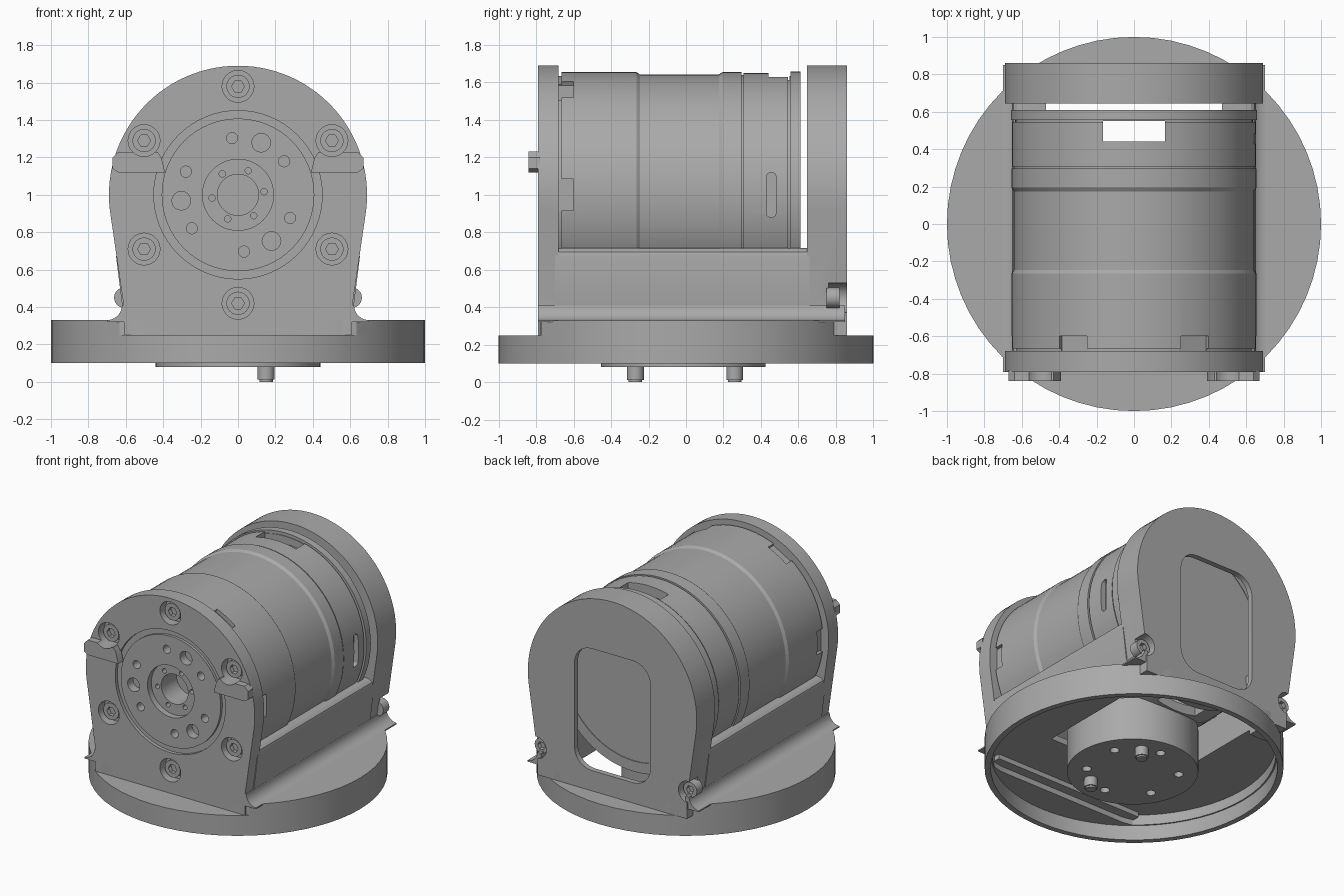
import bpy, bmesh, math
from math import sin, cos, radians, pi

if "Cube" in bpy.data.objects:
    bpy.data.objects.remove(bpy.data.objects["Cube"], do_unlink=True)

GREY = (0.4, 0.4, 0.4, 1)
metal = bpy.data.materials.new("machined grey")
metal.use_nodes = True
metal.diffuse_color = GREY
metal.node_tree.nodes["Principled BSDF"].inputs["Base Color"].default_value = GREY
AXIS = 1.0  # height of the motor axis


def make(name, bm):
    bmesh.ops.recalc_face_normals(bm, faces=bm.faces[:])
    mesh = bpy.data.meshes.new(name)
    bm.to_mesh(mesh)
    bm.free()
    mesh.materials.append(metal)
    ob = bpy.data.objects.new(name, mesh)
    bpy.context.collection.objects.link(ob)
    return ob


def prism(name, pts, lo, hi, axis="y"):
    """Extrude a flat outline along y (outline in x, z) or z (outline in x, y)."""
    bm = bmesh.new()
    place = (lambda a, b, t: (a, t, b)) if axis == "y" else (lambda a, b, t: (a, b, t))
    rings = [[bm.verts.new(place(a, b, t)) for a, b in pts] for t in (lo, hi)]
    for ring in rings:
        bm.faces.new(ring)
    for i in range(len(pts)):
        j = (i + 1) % len(pts)
        bm.faces.new((rings[0][i], rings[0][j], rings[1][j], rings[1][i]))
    return make(name, bm)


def circle(a, b, r, n=32):
    return [(a + r * cos(2 * pi * i / n), b + r * sin(2 * pi * i / n)) for i in range(n)]


def polar(r, deg):
    return r * cos(radians(deg)), AXIS + r * sin(radians(deg))


def rect(x0, x1, z0, z1):
    return [(x0, z0), (x1, z0), (x1, z1), (x0, z1)]


def rounded(cx, cz, hw, hh, r, n=6):
    pts = []
    for q, (sx, sz) in enumerate(((1, 1), (-1, 1), (-1, -1), (1, -1))):
        for i in range(n + 1):
            t = pi / 2 * (q + i / n)
            pts.append((cx + sx * (hw - r) + r * cos(t), cz + sz * (hh - r) + r * sin(t)))
    return pts


def arch(r, foot, bottom, n=56):
    """Round-topped plate outline with sides tapering to the foot."""
    top = [polar(r, -7 + 194 * i / n) for i in range(n + 1)]
    return top + [(-foot, 0.4), (-foot, bottom), (foot, bottom), (foot, 0.4)]


def lathe(name, profile, n=80):
    """Revolve a closed (y, radius) profile about the motor axis."""
    bm = bmesh.new()
    rings = [[bm.verts.new((r * cos(2 * pi * i / n), y, AXIS + r * sin(2 * pi * i / n)))
              for i in range(n)] for y, r in profile]
    for k, a in enumerate(rings):
        b = rings[(k + 1) % len(rings)]
        for i in range(n):
            j = (i + 1) % n
            bm.faces.new((a[i], a[j], b[j], b[i]))
    return make(name, bm)


def cut(ob, cutters, keep=False):
    bpy.context.view_layer.objects.active = ob
    for c in cutters:
        m = ob.modifiers.new("cut", "BOOLEAN")
        m.operation, m.solver, m.object = "DIFFERENCE", "EXACT", c
        bpy.ops.object.modifier_apply(modifier=m.name)
    if not keep:
        for c in cutters:
            bpy.data.objects.remove(c, do_unlink=True)


def clamped(r, lo, hi):
    return [(x, min(max(y, lo), hi)) for x, y in circle(0, 0, r, 64)]


# Round base: hollow rim below, stepped deck above
rim = prism("base_rim", circle(0, 0, 1, 64), 0.10, 0.25, "z")
cut(rim, [prism("c", circle(0, 0, 0.96, 64), 0.0, 0.21, "z"),
          prism("c", clamped(0.95, -0.75, 0.82), 0.0, 0.4, "z")])
deck = prism("base_deck", clamped(1, -0.79, 0.86), 0.25, 0.33, "z")
cut(deck, [prism("c", clamped(0.95, -0.75, 0.82), 0.0, 0.285, "z"),
           prism("c", rect(-0.47, 0.47, -0.3, 0.8), 0.0, 0.5, "z")])

# Mounting hub underneath with bolt holes and locating pins
hub = prism("mounting_hub", circle(0, -0.015, 0.44, 64), 0.08, 0.40, "z")
cut(hub, [prism("c", circle(0.31 * cos(radians(a)), -0.015 + 0.31 * sin(radians(a)), 0.032, 16),
                0.0, 0.2, "z") for a in range(27, 387, 60)])
for y in (-0.27, 0.26):
    prism("locating_pin", circle(0.15, y, 0.045, 24), 0.012, 0.1, "z")
    prism("locating_pin_tip", circle(0.15, y, 0.036, 24), 0.0, 0.02, "z")

# Side walls of the cradle and the fillets where they meet the base
for s, side in ((1, "left"), (-1, "right")):
    wall = [(0.47, 0.3), (0.61, 0.3), (0.618, 0.4), (0.652, 0.67), (0.645, 0.695),
            (0.625, 0.71), (0.6, 0.715), (0.47, 0.715)]
    prism(side + "_cradle_wall", [(s * x, z) for x, z in wall], -0.7, 0.66)
    fillet = [(0.59, 0.32), (0.70, 0.32)] + [
        (0.70 - 0.08 * sin(t * pi / 12), 0.41 - 0.08 * cos(t * pi / 12)) for t in range(7)]
    prism(side + "_base_fillet", [(s * x, z) for x, z in fillet + [(0.59, 0.41)]], -0.79, 0.85)

# Front plate with counterbored bolts and raised side lugs
front = prism("front_plate", arch(0.69, 0.61, 0.25), -0.79, -0.68)
lugs = [prism("front_lug", [(s * x, z) for x, z in
        ((0.39, 1.12), (0.64, 1.12), (0.672, 1.14), (0.67, 1.20), (0.64, 1.23), (0.43, 1.23), (0.41, 1.2))],
        -0.84, -0.78) for s in (1, -1)]
bolts = [polar(0.58, a) for a in range(30, 390, 60)]
bores = [prism("c", circle(x, z, 0.085), -0.9, -0.72) for x, z in bolts]
for lug in lugs:
    cut(lug, bores, keep=True)
cut(front, bores + [prism("c", circle(0, AXIS, 0.45, 64), -0.9, -0.6)])
lathe("front_recess_ring", [(-0.765, 0.40), (-0.765, 0.452), (-0.66, 0.452), (-0.66, 0.40)])


def socket_bolt(name, x, z, y0, y1, r):
    """Round bolt head facing y0 with a hexagon socket."""
    head = prism(name, circle(x, z, r, 24), min(y0, y1), max(y0, y1))
    d = 0.03 if y1 > y0 else -0.03
    cut(head, [prism("c", circle(x, z, r * 0.55, 6), min(y0 - d, y0 + d), max(y0 - d, y0 + d))])


for x, z in bolts:
    socket_bolt("front_bolt", x, z, -0.765, -0.7, 0.062)

# Output face with its rings of holes and stepped centre bore
face = prism("output_face", circle(0, AXIS, 0.408, 64), -0.785, -0.5)
holes = [(0.305, a, 0.03, -0.72) for a in range(36, 396, 60)]
holes += [(0.305, a, 0.05, -0.72) for a in (66, 186, 306)]
holes += [(0.0, 0, 0.19, -0.74), (0.0, 0, 0.11, -0.56)]
holes += [(0.14, a, 0.017, -0.70) for a in range(7, 367, 60)]
cut(face, [prism("c", circle(*polar(d, a), r, 48 if r > 0.1 else 16), -0.9, depth)
           for d, a, r, depth in holes])

# Banded motor housing, open inside
housing = lathe("motor_housing", [
    (-0.69, 0.58), (-0.69, 0.635), (-0.665, 0.635), (-0.665, 0.655), (-0.265, 0.655),
    (-0.245, 0.642), (0.175, 0.642), (0.195, 0.655), (0.297, 0.655), (0.297, 0.64),
    (0.307, 0.64), (0.307, 0.65), (0.545, 0.65), (0.545, 0.635), (0.557, 0.635),
    (0.557, 0.658), (0.61, 0.658), (0.61, 0.58)])
notches = []
for a in range(0, 360, 60):
    corners = []
    for u, v in rect(0.625, 0.75, -0.085, 0.085):
        t = radians(a)
        corners.append((u * cos(t) - v * sin(t), AXIS + u * sin(t) + v * cos(t)))
    notches.append(prism("c", corners, -0.72, -0.60))
cable = prism("c", rect(-0.165, 0.165, 0.44, 0.552), 0.2, 1.8, "z")
slot = prism("c", rounded(0.455, AXIS, 0.026, 0.12, 0.025), -0.7, -0.61)
slot.rotation_euler.z = radians(90)
bpy.context.view_layer.update()
cut(housing, notches + [cable, slot])
prism("motor_back_cap", circle(0, AXIS, 0.6, 80), 0.57, 0.605)

# Rear cover: a shell with a rounded window and two corner bolts
cover = prism("rear_cover", arch(0.69, 0.61, 0.25), 0.645, 0.86)
corners = [(s * 0.62, 0.45) for s in (1, -1)]
cut(cover, [prism("c", arch(0.62, 0.47, 0.1), 0.5, 0.82),
            prism("c", rounded(0, 0.85, 0.31, 0.45, 0.14), 0.7, 1.0)]
    + [prism("c", circle(x, z, 0.08), 0.76, 0.95) for x, z in corners])
for x, z in corners:
    socket_bolt("rear_bolt", x * 0.98, z, 0.82, 0.75, 0.055)

# Smooth the round faces, keep machined edges crisp
for ob in bpy.context.scene.objects:
    if ob.type == "MESH":
        bpy.ops.object.select_all(action="DESELECT")
        ob.select_set(True)
        bpy.context.view_layer.objects.active = ob
        bpy.ops.object.shade_smooth_by_angle(angle=radians(25))
